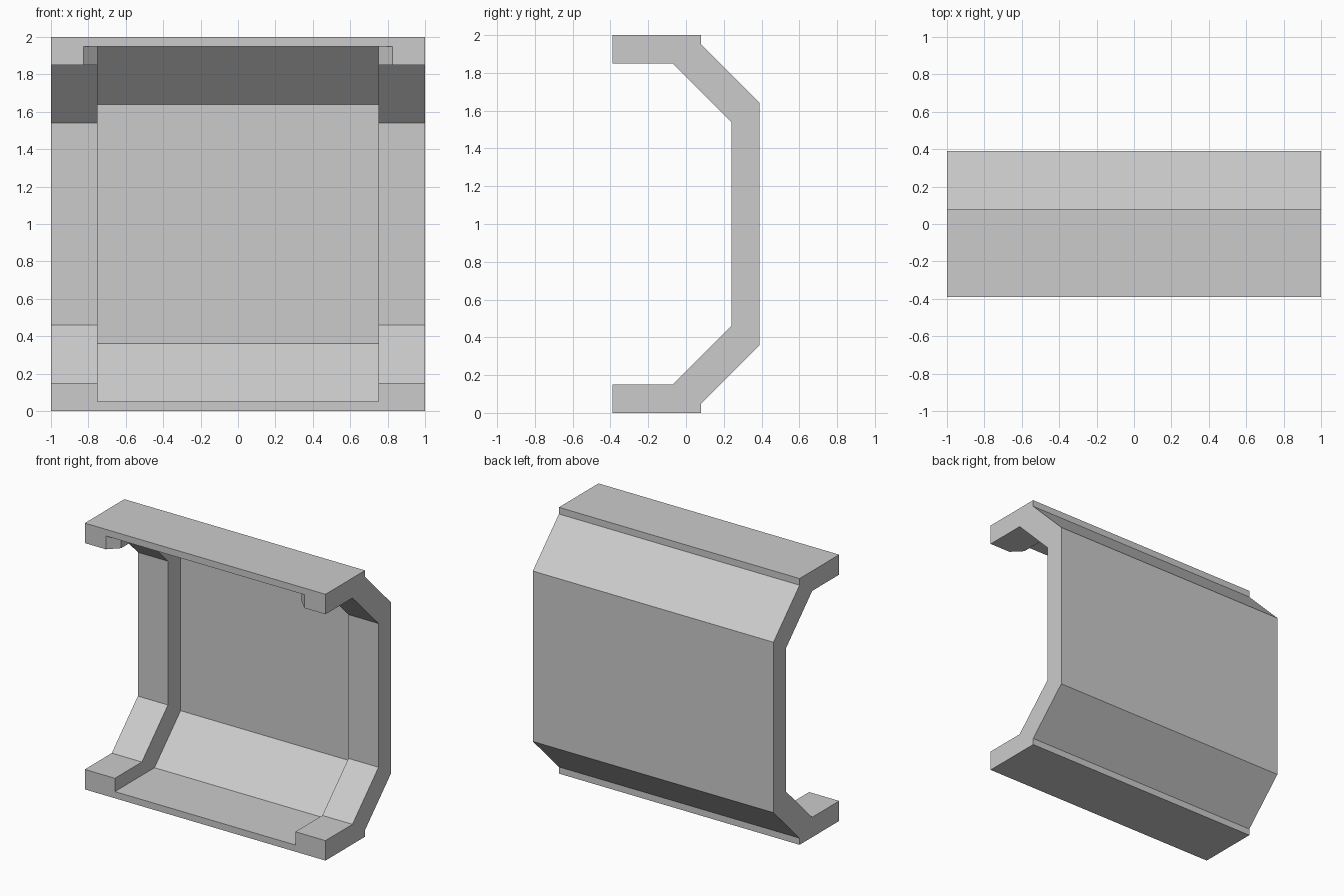
import bpy
import bmesh

cube = bpy.data.objects.get("Cube")
if cube:
    bpy.data.objects.remove(cube, do_unlink=True)

GREY = (0.6, 0.6, 0.6, 1)
mat = bpy.data.materials.new("plain_grey")
mat.use_nodes = True
mat.diffuse_color = GREY
mat.node_tree.nodes["Principled BSDF"].inputs["Base Color"].default_value = GREY


def finish(name, bm):
    mesh = bpy.data.meshes.new(name)
    bm.to_mesh(mesh)
    bm.free()
    mesh.materials.append(mat)
    obj = bpy.data.objects.new(name, mesh)
    bpy.context.collection.objects.link(obj)
    return obj


def extrude_profile(points, x0, x1, closed=True):
    """Sweep a (y, z) profile along x; an open profile gives a thin sheet."""
    bm = bmesh.new()
    verts = [bm.verts.new((x0, y, z)) for y, z in points]
    if closed:
        geom = [bm.faces.new(verts)]
    else:
        geom = [bm.edges.new(pair) for pair in zip(verts, verts[1:])]
    ext = bmesh.ops.extrude_face_region(bm, geom=geom, use_keep_orig=True) if closed \
        else bmesh.ops.extrude_edge_only(bm, edges=geom)
    moved = [g for g in ext["geom"] if isinstance(g, bmesh.types.BMVert)]
    bmesh.ops.translate(bm, verts=moved, vec=(x1 - x0, 0, 0))
    bmesh.ops.recalc_face_normals(bm, faces=bm.faces)
    return bm


FRONT, STEP, BACK = -0.39, 0.08, 0.39
PLATE, INNER = 0.05, 0.75


def mirror_z(half):
    """Complete a lower half profile with its upper reflection."""
    return half + [(y, 2 - z) for y, z in reversed(half)]


# Floor and ceiling plates
for name, z in (("floor_plate", 0), ("ceiling_plate", 2 - PLATE)):
    finish(name, extrude_profile(
        [(FRONT, z), (STEP, z), (STEP, z + PLATE), (FRONT, z + PLATE)], -1, 1))

# Thin back skin with sloped top and bottom
outer = mirror_z([(STEP, PLATE), (BACK, 0.36)])
skin = extrude_profile(outer, -INNER, INNER, closed=False)
for face in skin.faces:
    if face.normal.y < 0:
        face.normal_flip()
finish("back_skin", skin)

# Thick side ribs, with the upper inner front corner chamfered
inner = mirror_z([(FRONT, PLATE), (FRONT, 0.15), (-0.07, 0.15), (0.24, 0.46)])
for name, side in (("left_rib", 1), ("right_rib", -1)):
    bm = extrude_profile(outer + inner[::-1], side, side * INNER)
    corner = [e for e in bm.edges if all(
        abs(v.co.x - side * INNER) < 0.001 and abs(v.co.y - FRONT) < 0.001
        and v.co.z > 1.8 for v in e.verts)]
    bmesh.ops.bevel(bm, geom=corner, offset=0.075, segments=1, affect='EDGES')
    finish(name, bm)
